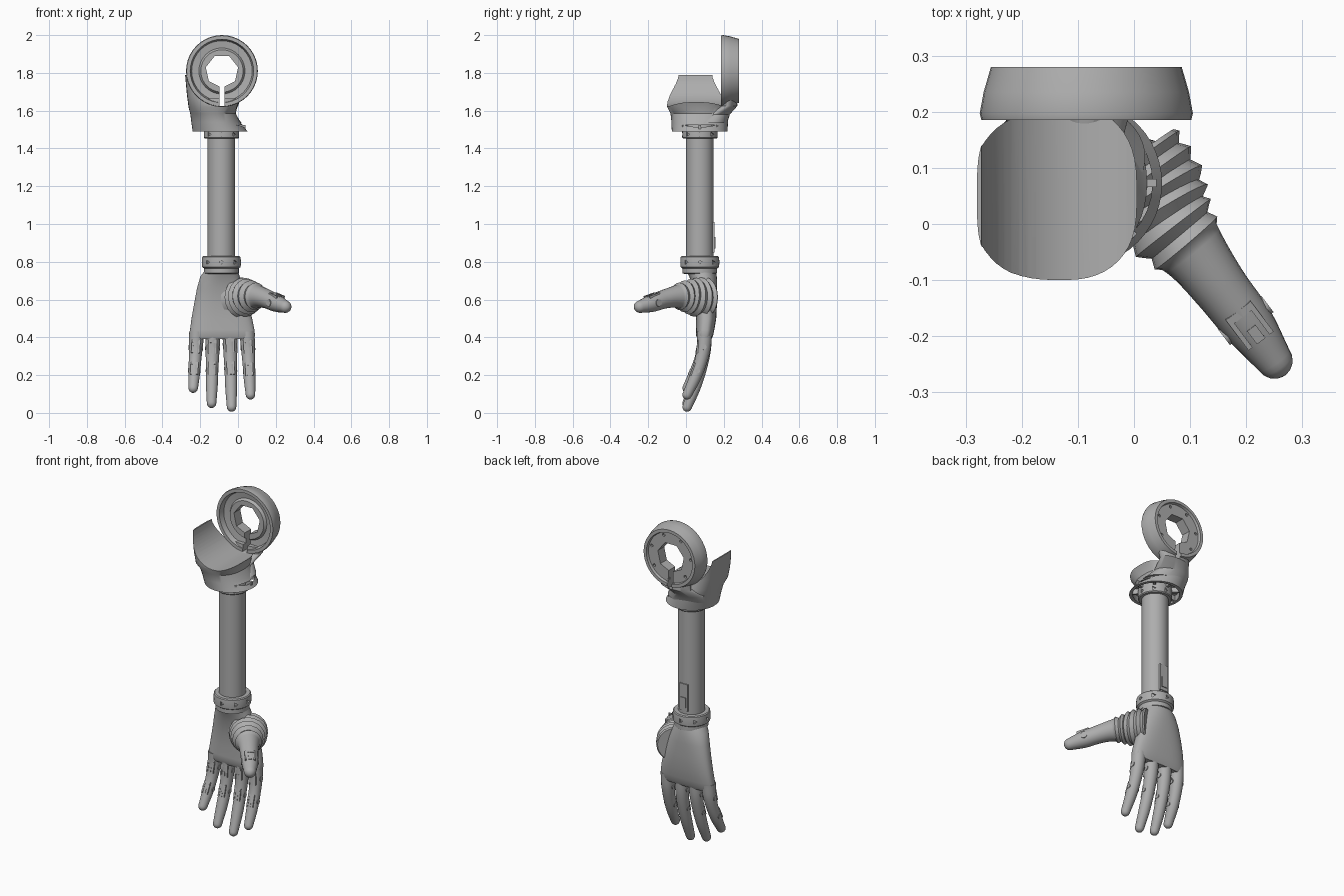
import bpy, bmesh
from math import sin, cos, pi, copysign
from mathutils import Vector, Matrix

if "Cube" in bpy.data.objects:
    bpy.data.objects.remove(bpy.data.objects["Cube"])

grey = bpy.data.materials.new("plain grey")
grey.use_nodes = True
tone = (0.42, 0.42, 0.42, 1)
grey.diffuse_color = tone
grey.node_tree.nodes["Principled BSDF"].inputs["Base Color"].default_value = tone

ARM = Vector((-0.088, 0.073, 0))        # forearm axis
HUB = Vector((-0.085, 0.19, 1.81))      # shoulder ring centre


def finish(name, bm):
    bmesh.ops.recalc_face_normals(bm, faces=bm.faces)
    mesh = bpy.data.meshes.new(name)
    bm.to_mesh(mesh)
    bm.free()
    mesh.materials.append(grey)
    ob = bpy.data.objects.new(name, mesh)
    bpy.context.collection.objects.link(ob)
    return ob


def loft(name, rings, closed=False):
    """Skin a list of point rings; cap the ends or close the loop."""
    bm = bmesh.new()
    loops = [[bm.verts.new(p) for p in ring] for ring in rings]
    n = len(loops[0])
    pairs = list(zip(loops, loops[1:]))
    if closed:
        pairs.append((loops[-1], loops[0]))
    else:
        bm.faces.new(loops[0])
        bm.faces.new(loops[-1])
    for a, b in pairs:
        for i in range(n):
            j = (i + 1) % n
            bm.faces.new((a[i], a[j], b[j], b[i]))
    return finish(name, bm)


def section(z, x0, x1, y0, y1, power=2.0, n=48):
    """Horizontal superellipse ring inside given limits."""
    pts = []
    for i in range(n):
        c, s = cos(2 * pi * i / n), sin(2 * pi * i / n)
        c, s = (copysign(abs(v) ** (2 / power), v) for v in (c, s))
        pts.append(((x0 + x1 + (x1 - x0) * c) / 2, (y0 + y1 + (y1 - y0) * s) / 2, z))
    return pts


def lathe(name, profile, n=40):
    """Turn (radius, height) points round the forearm axis."""
    return loft(name, [section(z, ARM.x - r, ARM.x + r, ARM.y - r, ARM.y + r, n=n)
                       for r, z in profile])


def boxes(name, items):
    """One object from (matrix, size) blocks."""
    bm = bmesh.new()
    for m, size in items:
        bmesh.ops.create_cube(bm, size=1, matrix=m @ Matrix.Diagonal((*size, 1)))
    return finish(name, bm)


def prisms(name, mats, radius, depth, sides):
    bm = bmesh.new()
    for m in mats:
        bmesh.ops.create_cone(bm, cap_ends=True, segments=sides, radius1=radius,
                              radius2=radius, depth=depth, matrix=m)
    return finish(name, bm)


def cut(ob, *cutters):
    for c in cutters:
        c.hide_render = True
        mod = ob.modifiers.new("cut", "BOOLEAN")
        mod.operation, mod.solver, mod.object = "DIFFERENCE", "EXACT", c
        bpy.context.view_layer.objects.active = ob
        bpy.ops.object.modifier_apply(modifier=mod.name)


def drop(*obs):
    for ob in obs:
        bpy.data.objects.remove(ob)


def spline(points, steps=8):
    """Catmull-Rom samples of (x, y, z, radius)."""
    p = [Vector(q) for q in points]
    p = [2 * p[0] - p[1]] + p + [2 * p[-1] - p[-2]]
    out = []
    for a, b, c, d in zip(p, p[1:], p[2:], p[3:]):
        for k in range(steps):
            t = k / steps
            out.append(0.5 * (2 * b + (c - a) * t + (2 * a - 5 * b + 4 * c - d) * t ** 2
                              + (3 * b - a - 3 * c + d) * t ** 3))
    return out + [p[-2]]


def frame(at, tangent, side):
    """Matrix with local z along the digit and local y outward."""
    t = tangent.normalized()
    s = (side - t * side.dot(t)).normalized()
    n = t.cross(s)
    m = Matrix((s, n, t)).transposed().to_4x4()
    m.translation = at
    return m


def digit(name, points, side, ribs=0):
    """Round-tipped tube; returns frames with radii along the length."""
    path = spline(points)
    frames = []
    for i, q in enumerate(path):
        t = (path[min(i + 1, len(path) - 1)] - path[max(i - 1, 0)]).xyz
        r = q.w + (0.007 * sin(i * pi / 2) if i < ribs else 0)
        frames.append((frame(q.xyz, t, side), r))
    end, r = frames[-1]
    caps = [(end @ Matrix.Translation((0, 0, r * sin(a))), r * cos(a))
            for a in (0.35, 0.7, 1.05, 1.35, 1.52)]
    loft(name, [[m @ Vector((r * cos(k * pi / 10), r * sin(k * pi / 10), 0))
                 for k in range(20)] for m, r in frames + caps])
    return frames


def hinge(name, m, r, face, k=1.0):
    """Forked joint plate on one side of a digit, with its pin."""
    parts = [(m @ Matrix.Translation((s * r * 0.5, face * r * 0.72, 0)),
              (0.009 * k, r * 0.55, 0.07 * k)) for s in (-1, 1)]
    parts.append((m @ Matrix.Translation((0, face * r * 0.8, -0.028 * k)),
                  (r, r * 0.45, 0.014 * k)))
    parts.append((m @ Matrix.Translation((0, face * r * 0.8, 0.02 * k)),
                  (r * 0.4, r * 0.45, 0.03 * k)))
    boxes(name + "_fork", parts)
    prisms(name + "_pin", [m @ Matrix.Rotation(pi / 2, 4, "Y")], r * 0.4, r * 2.08, 12)


# Shoulder ring: turned round the y axis, then pierced
profile = [(0.07, 0.265), (0.148, 0.265), (0.152, 0.28), (0.170, 0.28), (0.183, 0.235),
           (0.190, 0.197), (0.187, 0.185), (0.168, 0.185), (0.160, 0.215), (0.122, 0.22),
           (0.112, 0.205), (0.07, 0.205)]
ring = loft("shoulder_ring", [[(HUB.x + r * cos(i * pi / 20), y, HUB.z + r * sin(i * pi / 20))
                               for i in range(40)] for r, y in profile], closed=True)
along_y = Matrix.Rotation(pi / 2, 4, "X")
hole = prisms("hole_cutter", [Matrix.Translation(HUB) @ along_y @ Matrix.Rotation(pi / 7, 4, "Z")],
              0.088, 0.5, 7)
slit = boxes("slit_cutter", [(Matrix.Translation((HUB.x, 0.2, 1.69)), (0.028, 0.5, 0.13))])
bolts = prisms("bolt_cutter", [Matrix.Translation(HUB + Vector((0.132 * cos(a), 0.075, 0.132 * sin(a))))
                               @ along_y for a in (0.3 + k * pi / 3.5 for k in range(7))],
               0.009, 0.024, 6)
cut(ring, hole, slit, bolts)

# Neck joining ring and cup
neck = loft("ring_neck", [section(1.535, -0.235, 0.02, 0.02, 0.218),
                          section(1.58, -0.235, -0.02, 0.085, 0.232),
                          section(1.625, -0.19, 0.0, 0.185, 0.272),
                          section(1.665, -0.19, 0.015, 0.19, 0.27)])
cut(neck, slit, hole)

# Elbow cup with a scoop following the ring
cup = loft("elbow_cup", [section(1.49, -0.24, 0.05, -0.075, 0.22),
                         section(1.54, -0.247, 0.012, -0.077, 0.222, 2.1),
                         section(1.585, -0.253, -0.012, -0.082, 0.222, 2.3),
                         section(1.62, -0.262, -0.005, -0.1, 0.212, 2.8),
                         section(1.68, -0.27, 0.02, -0.1, 0.2, 3.2),
                         section(1.79, -0.28, 0.02, -0.095, 0.195, 3.6)])
scoop = prisms("scoop_cutter", [Matrix.Translation((HUB.x, 0, HUB.z)) @ along_y], 0.188, 1, 64)
under = prisms("recess_cutter", [Matrix.Translation((-0.095, 0.073, 1.49))], 0.128, 0.07, 32)
cut(cup, scoop, under)
drop(hole, slit, bolts, scoop, under)
boxes("cup_ribs", [(Matrix.Translation((-0.095, 0.073, 1.51)) @ Matrix.Rotation(k * pi / 4, 4, "Z")
                    @ Matrix.Translation((0.105, 0, 0)), (0.06, 0.014, 0.03)) for k in range(8)])

# Forearm, collars and back panel
lathe("forearm", [(0.073, 0.78), (0.073, 1.53)])
top_collar = lathe("top_collar", [(0.088, 1.452), (0.093, 1.457), (0.093, 1.5), (0.088, 1.53)])
wrist = lathe("wrist_collar", [(0.08, 0.735), (0.092, 0.74), (0.092, 0.765), (0.102, 0.772),
                               (0.104, 0.8), (0.101, 0.825), (0.096, 0.83), (0.07, 0.83)])
for collar, z, r in ((top_collar, 1.475, 0.093), (wrist, 0.798, 0.103)):
    notches = prisms("notch_cutter", [Matrix.Translation(ARM + Vector((0, 0, z)))
                                      @ Matrix.Rotation(k * pi / 4, 4, "Z")
                                      @ Matrix.Translation((r, 0, 0))
                                      @ Matrix.Rotation(-pi / 2, 4, "Y") for k in range(8)],
                     0.014, 0.016, 3)
    cut(collar, notches)
    drop(notches)
boxes("back_panel", [(Matrix.Translation((ARM.x, 0.135, 0.93)), (0.055, 0.03, 0.16)),
                     (Matrix.Translation((ARM.x, 0.14, 0.9)), (0.035, 0.03, 0.06))])

# Palm
loft("palm", [section(0.76, -0.172, -0.004, 0.0, 0.155),
              section(0.72, -0.2, 0.01, 0.018, 0.163, 2.1),
              section(0.66, -0.217, 0.03, 0.037, 0.165, 2.3),
              section(0.58, -0.232, 0.053, 0.048, 0.164, 2.5),
              section(0.5, -0.246, 0.075, 0.053, 0.16, 2.7),
              section(0.44, -0.254, 0.087, 0.052, 0.15, 2.9),
              section(0.41, -0.256, 0.09, 0.053, 0.144, 3),
              section(0.39, -0.25, 0.084, 0.062, 0.134, 3)])

# Four fingers curling forward: root x, tip x, tip height
fingers = {"little": (-0.218, -0.237, 0.105), "ring": (-0.133, -0.14, 0.025),
           "middle": (-0.043, -0.034, 0.005), "index": (0.048, 0.066, 0.07)}
for name, (x0, x1, low) in fingers.items():
    low += 0.026
    points = []
    for u, y, r in ((0, 0.098, 0.04), (0.25, 0.094, 0.037), (0.5, 0.076, 0.033),
                    (0.75, 0.045, 0.031), (1, 0.006, 0.025)):
        points.append((x0 + (x1 - x0) * u, y, 0.43 + (low - 0.43) * u, r))
    frames = digit(name + "_finger", points, Vector((1, 0, 0)))
    for label, z in (("knuckle", 0.35), ("middle_joint", 0.225)):
        m, r = min(frames, key=lambda f: abs(f[0].translation.z - z))
        hinge(f"{name}_{label}", m, r, 1 if m.col[1].y < 0 else -1)

# Thumb with a ribbed base
thumb = digit("thumb", [(-0.01, 0.11, 0.61, 0.1), (0.03, 0.055, 0.612, 0.098),
                        (0.065, 0.0, 0.617, 0.08), (0.11, -0.055, 0.615, 0.059),
                        (0.155, -0.115, 0.602, 0.05), (0.205, -0.18, 0.58, 0.046),
                        (0.25, -0.243, 0.562, 0.033)], Vector((0.8, 0.6, 0)), ribs=22)
m, r = thumb[-10]
hinge("thumb_joint", m, r, 1 if m.col[1].z > 0 else -1)

# Smooth shading with crisp edges
for ob in bpy.data.objects:
    if ob.type == "MESH" and grey.name in ob.data.materials:
        bpy.ops.object.select_all(action="DESELECT")
        ob.select_set(True)
        bpy.context.view_layer.objects.active = ob
        bpy.ops.object.shade_smooth_by_angle(angle=0.6)
